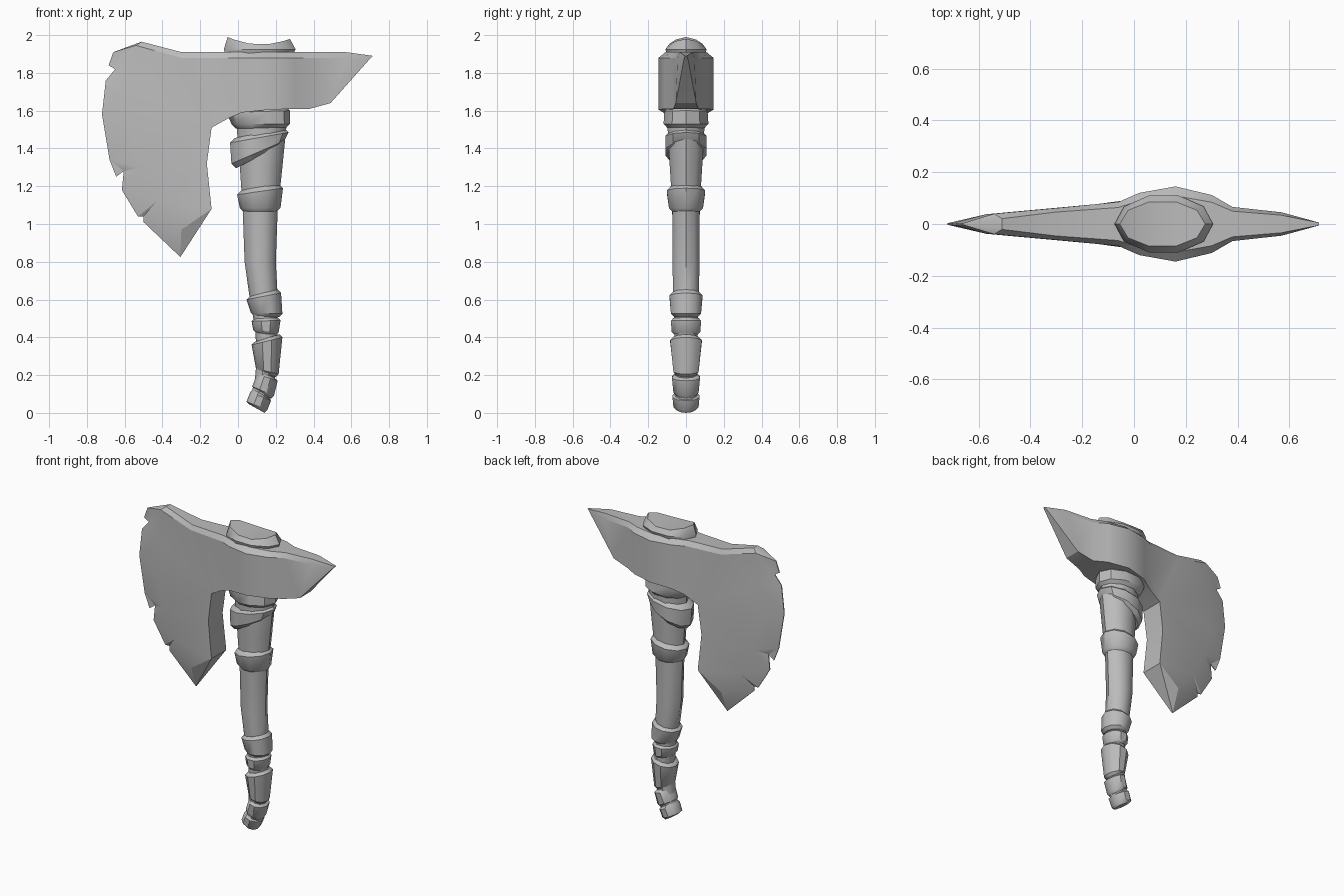
import bpy, bmesh, math
from mathutils import Vector
from mathutils.geometry import delaunay_2d_cdt

cube = bpy.data.objects.get("Cube")
if cube:
    bpy.data.objects.remove(cube)

grey = bpy.data.materials.new("plain grey")
grey.use_nodes = True
GREY = (0.5, 0.5, 0.5, 1)
grey.diffuse_color = GREY
grey.node_tree.nodes["Principled BSDF"].inputs["Base Color"].default_value = GREY


def finish(bm, name, angle):
    bmesh.ops.remove_doubles(bm, verts=bm.verts, dist=0.0005)
    bmesh.ops.recalc_face_normals(bm, faces=bm.faces)
    mesh = bpy.data.meshes.new(name)
    bm.to_mesh(mesh)
    bm.free()
    obj = bpy.data.objects.new(name, mesh)
    bpy.context.collection.objects.link(obj)
    mesh.materials.append(grey)
    bpy.ops.object.select_all(action="DESELECT")
    obj.select_set(True)
    bpy.context.view_layer.objects.active = obj
    bpy.ops.object.shade_smooth_by_angle(angle=math.radians(angle))
    return obj


def loft(name, rings, sides=10, saddle=0):
    """Tube through tilted oval rings: left x, left z, right x, right z, half depth."""
    bm = bmesh.new()
    loops = []
    for i, (xl, zl, xr, zr, depth) in enumerate(rings):
        loop = []
        for k in range(sides):
            a = math.tau * k / sides
            s = (1 + math.cos(a)) / 2
            lift = saddle * abs(math.cos(a)) ** 2 if i == len(rings) - 1 else 0
            loop.append(bm.verts.new((xl + (xr - xl) * s, depth * math.sin(a),
                                      zl + (zr - zl) * s + lift)))
        loops.append(loop)
    for low, high in zip(loops, loops[1:]):
        for k in range(sides):
            n = (k + 1) % sides
            bm.faces.new((low[k], low[n], high[n], high[k]))
    bm.faces.new(loops[0])
    # Cap the top in strips so that it can form a gable
    top = loops[-1]
    for k in range(sides // 2):
        quad = [top[k], top[k + 1], top[-k - 1], top[-k]]
        bm.faces.new(list(dict.fromkeys(quad)))
    return finish(bm, name, 38)


def wrap(name, bottom, top, lip=0.025):
    """Band around the handle with sloping lips at both ends."""
    def inner(ring, dz):
        xl, zl, xr, zr, d = ring
        return (xl + lip, zl + dz, xr - lip, zr + dz, d - lip)
    loft(name, [inner(bottom, -lip), bottom, top, inner(top, lip)])


# Curved wooden handle
loft("handle", [
    (.06, .06, .16, .03, .06), (.09, .18, .19, .14, .06),
    (.10, .30, .21, .28, .065), (.09, .45, .21, .45, .065),
    (.06, .62, .21, .62, .072), (.035, .80, .20, .80, .075),
    (.025, 1.07, .21, 1.07, .075), (.01, 1.30, .235, 1.30, .09),
    (-.01, 1.55, .26, 1.55, .105), (-.02, 1.91, .26, 1.91, .10)])

# Leather wraps, from the pommel upwards
wrap("pommel", (.045, .06, .155, .015, .07), (.065, .11, .175, .065, .075), .015)
wrap("grip_wrap_low", (.075, .14, .19, .09, .07), (.10, .205, .21, .17, .078), .014)
wrap("grip_wrap_long", (.095, .235, .215, .205, .07), (.072, .36, .235, .40, .088), .016)
wrap("grip_wrap_thin", (.08, .44, .215, .425, .08), (.072, .485, .225, .49, .084), .014)
wrap("grip_wrap_high", (.068, .53, .235, .525, .084), (.045, .60, .228, .635, .092), .018)
wrap("middle_wrap", (.01, 1.085, .225, 1.085, .095), (-.005, 1.155, .238, 1.19, .107))
wrap("slanted_wrap", (-.035, 1.32, .245, 1.44, .115), (-.042, 1.43, .267, 1.485, .115))
wrap("collar_wrap", (-.035, 1.53, .275, 1.53, .125), (-.06, 1.59, .275, 1.60, .12))

# Butt of the handle standing out above the head
loft("handle_top", [
    (-.06, 1.88, .285, 1.88, .10), (-.075, 1.925, .305, 1.925, .115),
    (-.055, 1.955, .275, 1.945, .09)], 10, .035)

# Half thickness of the head along its length
THICK = [(-.72, .004), (-.6, .036), (-.5, .042), (-.06, .085), (.02, .12),
         (.16, .145), (.3, .112), (.38, .066), (.57, .045), (.72, .004)]


def thickness(x):
    for (a, ta), (b, tb) in zip(THICK, THICK[1:]):
        if x <= b:
            return ta + (tb - ta) * (x - a) / (b - a)
    return THICK[-1][1]


cutting_edge = [
    (-.66, 1.91), (-.685, 1.84), (-.65, 1.82), (-.70, 1.76), (-.72, 1.58),
    (-.68, 1.34), (-.645, 1.25), (-.605, 1.28), (-.615, 1.18), (-.53, 1.04),
    (-.50, 1.04), (-.50, 1.01), (-.305, .825)]
under_side = [
    (-.14, 1.08), (-.165, 1.32), (-.14, 1.51), (-.05, 1.56), (.02, 1.59),
    (.16, 1.605), (.3, 1.61), (.38, 1.61), (.49, 1.64), (.69, 1.865), (.715, 1.89)]
top_side = [(x, 1.91) for x in (.57, .38, .3, .16, .02, -.06, -.3)] + [(-.51, 1.965)]
shoulder = [(x, 1.88) for x in (.57, .38, .3, .16, .02, -.06, -.3)] + [(-.54, 1.945)]
bevel = [(-.57, 1.75), (-.57, 1.5), (-.52, 1.3), (-.43, 1.12), (-.30, .97)]
cheek = [(x, 1.65) for x in (-.06, .02, .16, .3, .38)]

# Axe head: mirrored cheeks joined by a wall around the outline
outline = cutting_edge + under_side + top_side
points = [Vector(p) for p in outline + shoulder + bevel + cheek]
depth = [.003] * len(cutting_edge)
depth += [thickness(x) for x, z in under_side]
depth += [thickness(x) * (.75 if x > -.4 else .5) for x, z in top_side]
depth += [thickness(x) for x, z in shoulder + bevel + cheek]


def chain(start, count):
    return [(i, i + 1) for i in range(start, start + count - 1)]


n = len(outline)
m = n + len(shoulder)
folds = chain(n, len(shoulder)) + chain(m, len(bevel))
# Vertical folds around the eye of the head
folds += [(n + 5 - i, m + len(bevel) + i) for i in range(len(cheek))]
flat, _, faces, origin, _, _ = delaunay_2d_cdt(points, folds, [list(range(n))], 1, 1e-5)

bm = bmesh.new()
sheets = []
for side in (-1, 1):
    sheet = [bm.verts.new((p.x, side * depth[o[0]], p.y)) for p, o in zip(flat, origin)]
    for f in faces:
        bm.faces.new([sheet[i] for i in f])
    sheets.append(sheet)
front, back = sheets
place = {o: i for i, src in enumerate(origin) for o in src}
for i in range(n):
    a, b = place[i], place[(i + 1) % n]
    bm.faces.new((front[a], front[b], back[b], back[a]))
finish(bm, "axe_head", 25)
